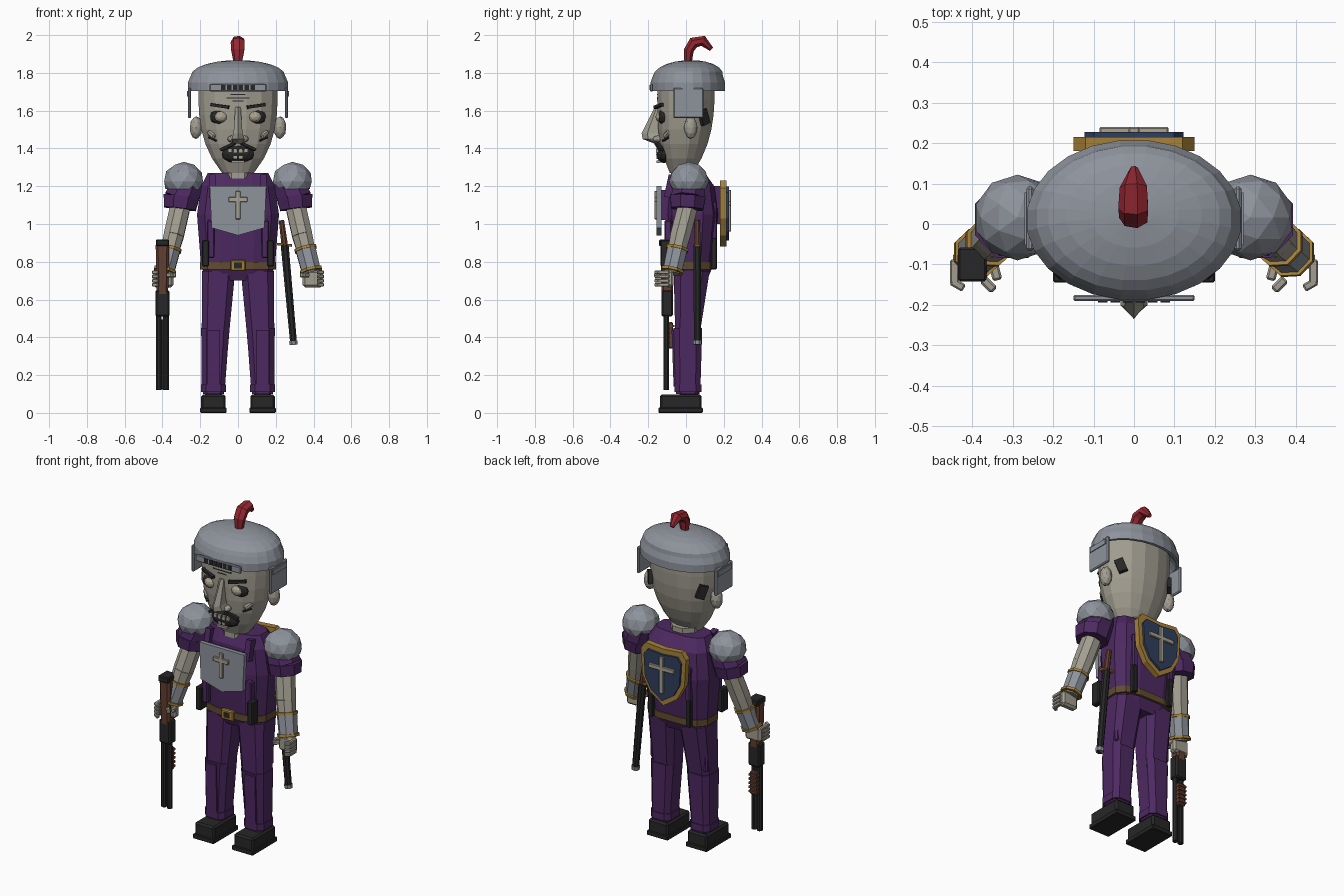
import bpy, bmesh
from math import cos, sin, pi, copysign, radians
from mathutils import Vector, Matrix, Euler

cube = bpy.data.objects.get("Cube")
if cube:
    bpy.data.objects.remove(cube, do_unlink=True)


def material(name, red, green, blue):
    mat = bpy.data.materials.new(name)
    mat.use_nodes = True
    colour = (red, green, blue, 1)
    mat.diffuse_color = colour
    mat.node_tree.nodes["Principled BSDF"].inputs["Base Color"].default_value = colour
    return mat


PURPLE = material("purple cloth", .075, .022, .12)
STEEL = material("grey steel", .27, .29, .33)
SKIN = material("pale skin", .36, .34, .28)
BLACK = material("near black", .02, .02, .02)
WOOD = material("brown wood", .13, .05, .03)
LEATHER = material("belt leather", .12, .07, .03)
GOLD = material("gold trim", .38, .22, .04)
BLUE = material("dark blue", .03, .05, .11)
RED = material("plume red", .3, .02, .03)
BONE = material("bone", .4, .36, .28)


def finish(name, mesh, mat):
    bmesh.ops.recalc_face_normals(mesh, faces=mesh.faces)
    data = bpy.data.meshes.new(name)
    mesh.to_mesh(data)
    mesh.free()
    data.materials.append(mat)
    bpy.context.collection.objects.link(bpy.data.objects.new(name, data))


def box(name, mat, centre, size, turn=(0, 0, 0), bevel=0):
    mesh = bmesh.new()
    bmesh.ops.create_cube(mesh, size=1)
    bmesh.ops.scale(mesh, vec=size, verts=mesh.verts)
    if bevel:
        bmesh.ops.bevel(mesh, geom=mesh.edges[:], offset=bevel, segments=1, affect='EDGES')
    rotation = Euler([radians(angle) for angle in turn]).to_matrix().to_4x4()
    mesh.transform(Matrix.Translation(centre) @ rotation)
    finish(name, mesh, mat)


def ball(name, mat, centre, radii, floor=0):
    mesh = bmesh.new()
    bmesh.ops.create_icosphere(mesh, subdivisions=2, radius=1)
    bmesh.ops.scale(mesh, vec=radii, verts=mesh.verts)
    bmesh.ops.translate(mesh, vec=centre, verts=mesh.verts)
    for vert in mesh.verts:
        vert.co.z = max(vert.co.z, floor)
    finish(name, mesh, mat)


def tube(name, mat, rings, sides=8, power=2, level=True):
    """Skin over rings (x, y, z, half width, half depth); level rings stay horizontal."""
    angles = [2 * pi * (i + .5) / sides for i in range(sides)]
    shape = [[copysign(abs(v) ** (2 / power), v) for v in (cos(a), sin(a))] for a in angles]
    wide, deep = (max(axis) for axis in zip(*shape))
    centres = [Vector(ring[:3]) for ring in rings]
    mesh = bmesh.new()
    loops = []
    for i, (x, y, z, width, depth) in enumerate(rings):
        across, along = Vector((1, 0, 0)), Vector((0, 1, 0))
        if not level:
            path = (centres[min(i + 1, len(rings) - 1)] - centres[max(i - 1, 0)]).normalized()
            across = (across - path * across.dot(path)).normalized()
            along = path.cross(across)
        loops.append([mesh.verts.new(centres[i] + across * (width * a / wide) + along * (depth * b / deep))
                      for a, b in shape])
    for low, high in zip(loops, loops[1:]):
        for i in range(sides):
            mesh.faces.new((low[i - 1], low[i], high[i], high[i - 1]))
    mesh.faces.new(loops[0])
    mesh.faces.new(loops[-1])
    finish(name, mesh, mat)


def limb(name, mat, start, end, start_radius, end_radius, **style):
    """Straight tapered tube square to its own axis."""
    tube(name, mat, [(*start, start_radius, start_radius), (*end, end_radius, end_radius)], level=False, **style)


def plate(name, mat, half, front, back, scale=1):
    """Symmetric plate from half an outline (x, z), shrunk about its middle height."""
    heights = [z for x, z in half]
    middle = (max(heights) + min(heights)) / 2
    outline = half + [(-x, z) for x, z in reversed(half) if x > 0]
    mesh = bmesh.new()
    face = mesh.faces.new([mesh.verts.new((x * scale, front, middle + (z - middle) * scale)) for x, z in outline])
    grown = bmesh.ops.extrude_face_region(mesh, geom=[face])["geom"]
    moved = [item for item in grown if isinstance(item, bmesh.types.BMVert)]
    bmesh.ops.translate(mesh, vec=(0, back - front, 0), verts=moved)
    finish(name, mesh, mat)


def cross(name, y, z, height, width, drop):
    """Upright and bar; the bar sits above the middle by drop."""
    box(name + "_upright", BONE, (0, y, z), (.026, .015, height), bevel=.003)
    box(name + "_bar", BONE, (0, y, z + drop), (width, .015, .026), bevel=.003)


# Torso, belt and neck
tube("torso", PURPLE, [(0, .03, .7, .16, .08), (0, .03, .77, .195, .11), (0, .035, 1.05, .217, .135),
                       (0, .03, 1.2, .195, .12), (0, .02, 1.27, .16, .08)], sides=12, power=3)
tube("belt", LEATHER, [(0, .03, z, .2, .12) for z in (.76, .8)], sides=12, power=3)
limb("neck", SKIN, (0, 0, 1.24), (0, 0, 1.3), .08, .08)
box("buckle", GOLD, (0, -.095, .78), (.08, .025, .06), bevel=.006)
box("buckle_hole", BLACK, (0, -.107, .78), (.04, .006, .03))

# Chest plate and back shield with crosses
plate("chest_plate", STEEL, [(0, 1.2), (.15, 1.2), (.14, .98), (0, .94)], -.155, -.13)
box("chest_plate_mount", PURPLE, (0, -.11, 1.1), (.2, .05, .16))
cross("chest_cross", -.16, 1.1, .15, .1, .03)
shield = [(0, 1.22), (.12, 1.23), (.15, 1.19), (.14, 1.03), (.09, .94), (0, .88)]
plate("shield_rim", GOLD, shield, .18, .215)
plate("shield_face", BLUE, shield, .21, .228, scale=.82)
cross("shield_cross", .232, 1.07, .22, .17, .04)
box("shield_mount", PURPLE, (0, .16, 1.1), (.14, .04, .2))

# Head, narrowing towards the chin
head = []
for i in range(8):
    gap = 1 - i / 6
    swell = 1 - .6 * abs(gap) ** 3
    head.append((0, -.025 * gap * gap, 1.73 - .46 * gap, .21 * swell, .152 * swell))
tube("head", SKIN, head, sides=16, power=2.15)

# Face
tube("nose", SKIN, [(0, -.14, 1.425, .025, .025), (0, -.17, 1.45, .034, .06),
                    (0, -.175, 1.48, .024, .06), (0, -.145, 1.62, .014, .02)], sides=6)
ball("mouth", BLACK, (0, -.118, 1.37), (.09, .04, .048))
for i in range(4):
    x = (i - 1.5) * .028
    box("upper_tooth", BONE, (x, -.153, 1.39), (.02, .014, .022))
    if i % 3:
        box("lower_tooth", BONE, (x, -.15, 1.352), (.02, .014, .016))
box("lower_lip", SKIN, (0, -.145, 1.33), (.07, .022, .012))
for i, width in enumerate((.06, .12, .08)):
    box("forehead_wrinkle", BLACK, (0, -.15, 1.65 + i * .018), (width, .008, .005))

# Helmet: hollow rim under a rounded dome
rim = [(0, .01, 1.76, .2, .14), (0, .01, 1.705, .25, .18), (0, .01, 1.705, .265, .197), (0, .01, 1.75, .265, .197)]
dome = [(0, .01 + .015 * sin(a), 1.785 + .083 * sin(a), .25 * cos(a), .185 * cos(a))
        for a in (radians(16 * i) for i in range(6))]
tube("helmet", STEEL, rim + dome, sides=24)
box("visor", STEEL, (0, -.183, 1.722), (.3, .016, .04), bevel=.004)
for i in range(6):
    box("visor_slot", BLACK, ((i - 2.5) * .031, -.191, 1.722), (.024, .006, .026))

# Plume curling backwards
tube("plume", RED, [(0, .01, 1.85, .02, .02), (0, .015, 1.92, .033, .026), (0, .04, 1.96, .035, .03),
                    (0, .09, 1.97, .032, .028), (0, .135, 1.925, .01, .012)], sides=7, level=False)

for s, side in ((-1, "right_"), (1, "left_")):
    # Eyes, brows, moustache, cheeks, ears and hair
    ball(side + "eye_socket", BLACK, (s * .092, -.116, 1.567), (.058, .034, .044))
    ball(side + "eye", BONE, (s * .09, -.134, 1.567), (.036, .028, .03))
    box(side + "brow", BLACK, (s * .095, -.14, 1.625), (.1, .03, .016), (0, s * -8, s * 20))
    box(side + "moustache", BLACK, (s * .055, -.142, 1.41), (.085, .026, .015), (0, s * 24, s * 16))
    box(side + "cheek_fold", SKIN, (s * .14, -.1, 1.475), (.055, .025, .03), (0, s * -35, s * 38), .008)
    box(side + "cheek_crease", BLACK, (s * .135, -.105, 1.45), (.05, .018, .008), (0, s * -20, s * 38))
    ball(side + "nostril", SKIN, (s * .034, -.15, 1.45), (.022, .028, .018))
    ball(side + "ear", SKIN, (s * .222, .025, 1.51), (.034, .036, .06))
    box(side + "side_hair", BLACK, (s * .172, .095, 1.565), (.024, .05, .08), (20, 0, s * 42))

    # Helmet side guards
    box(side + "cheek_guard", STEEL, (s * .257, .013, 1.64), (.018, .16, .16), bevel=.006)
    box(side + "cheek_guard_rim", STEEL, (s * .262, .013, 1.69), (.018, .13, .03))

    # Shoulders and sleeves
    ball(side + "shoulder_guard", STEEL, (s * .288, .016, 1.225), (.108, .106, .104), floor=1.185)
    limb(side + "sleeve", PURPLE, (s * .26, .02, 1.23), (s * .3, .01, 1.13), .08, .09)
    cuff_top, cuff_end = Vector((s * .3, .01, 1.145)), Vector((s * .308, .006, 1.08))
    limb(side + "sleeve_cuff", PURPLE, cuff_top, cuff_end, .094, .085)

    # Arms with banded bracers
    elbow, wrist = Vector((s * .34, -.03, .94)), Vector((s * .39, -.075, .74))
    limb(side + "upper_arm", SKIN, cuff_end, elbow, .053, .053)
    limb(side + "forearm", SKIN, elbow, wrist, .053, .04)
    bracer = [elbow.lerp(wrist, t) for t in (.36, .93)]
    limb(side + "bracer", STEEL, *bracer, .053, .05)
    for end in bracer:
        half_band = (wrist - elbow) * .035
        limb(side + "bracer_band", GOLD, end - half_band, end + half_band, .058, .058)

    # Hand with curled fingers
    box(side + "palm", SKIN, (s * .395, -.088, .71), (.105, .045, .09), bevel=.012)
    for i in range(4):
        z = .678 + i * .022
        box(side + "finger", SKIN, (s * .444, -.118, z), (.022, .06, .02), bevel=.004)
        box(side + "finger_tip", SKIN, (s * .436, -.15, z), (.036, .02, .02), (0, 0, s * 30), .004)
    box(side + "thumb", SKIN, (s * .345, -.11, .73), (.024, .06, .026), (0, 0, s * -15), .005)
    box(side + "thumb_tip", SKIN, (s * .36, -.15, .73), (.022, .04, .024), (0, 0, s * -45), .005)

    # Legs
    tube(side + "leg", PURPLE, [(s * .13, .01, .1, .056, .062), (s * .118, .01, .45, .074, .068),
                                (s * .103, .03, .75, .088, .095)], power=3.5)
    tube(side + "shin_wrap", PURPLE, [(s * .13, .01, .15, .062, .067), (s * .12, .01, .45, .075, .076)], power=3.5)
    box(side + "shin_panel", PURPLE, (s * .13, -.06, .29), (.07, .022, .3), (2, 0, 0))
    box(side + "thigh_panel", PURPLE, (s * .165, .02, .6), (.05, .11, .26), bevel=.008)
    tube(side + "trouser_cuff", PURPLE, [(s * .13, .01, z, .067, .072) for z in (.11, .15)], power=3.5)

    # Boots
    box(side + "boot_sole", BLACK, (s * .13, -.028, .014), (.14, .234, .028), bevel=.004)
    box(side + "boot", BLACK, (s * .13, -.027, .055), (.13, .22, .085), bevel=.01)
    box(side + "ankle", BLACK, (s * .13, .015, .1), (.09, .1, .03))

    # Coat straps and pouches
    box(side + "chest_strap", PURPLE, (s * .135, -.082, 1.2), (.034, .045, .12), (-12, 0, 0))
    box(side + "coat_flap", PURPLE, (s * .145, -.095, .92), (.04, .04, .2), bevel=.006)
    box(side + "front_pouch", BLACK, (s * .172, -.105, .845), (.036, .06, .14), bevel=.006)
    box(side + "back_strap", BLACK, (s * .125, .148, .85), (.03, .03, .18), bevel=.004)
    box(side + "back_seam", PURPLE, (s * .125, .15, 1.02), (.035, .03, .2), bevel=.006)

# Double-barrelled gun in the right hand
gun_x, gun_y = -.4, -.1
box("gun_butt", BLACK, (gun_x, gun_y, .9), (.07, .084, .035), bevel=.005)
limb("gun_stock", WOOD, (gun_x, gun_y, .89), (gun_x, gun_y, .63), .036, .03, power=4)
box("gun_receiver", BLACK, (gun_x, gun_y, .58), (.075, .06, .14), bevel=.008)
for offset in (-.019, .019):
    x, y = gun_x + offset, gun_y - .005
    limb("gun_barrel", BLACK, (x, y, .12), (x, y, .52), .015, .015)
box("gun_rib", BLACK, (gun_x, gun_y, .31), (.016, .012, .37))
box("gun_foregrip", WOOD, (gun_x, gun_y + .02, .41), (.046, .024, .14), bevel=.005)
for i in range(5):
    box("gun_grip_ridge", WOOD, (gun_x, gun_y + .024, .36 + i * .025), (.052, .03, .012))

# Sheathed sword on the left hip
pommel, guard, tip = (Vector(point) for point in ((.23, .06, 1.02), (.247, .06, .89), (.295, .06, .36)))
limb("sword_hilt", WOOD, pommel, guard, .014, .017)
box("sword_guard", GOLD, guard, (.08, .03, .014), (0, 6, 0), .003)
limb("scabbard", BLACK, guard, tip, .021, .018)
limb("scabbard_tip", STEEL, tip.lerp(guard, .04), tip, .023, .021)
